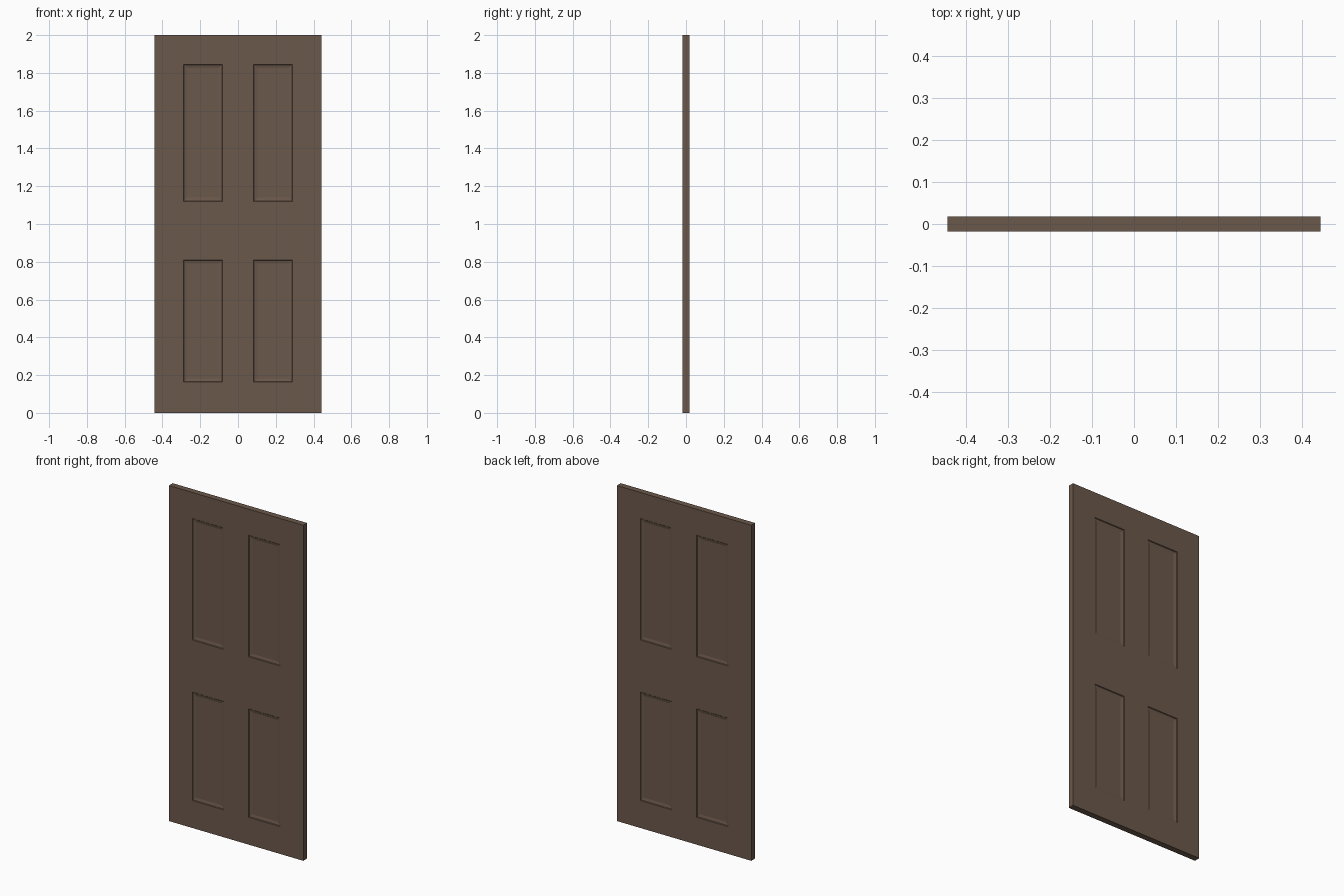
import bpy, bmesh

if "Cube" in bpy.data.objects:
    bpy.data.objects.remove(bpy.data.objects["Cube"])

W, T, H = 0.443, 0.018, 2.0          # half width, half thickness, height
XS = [-W, -0.289, -0.083, 0.083, 0.289, W]
ZS = [0.0, 0.163, 0.81, 1.12, 1.845, H]

brown = bpy.data.materials.new("dark brown wood")
brown.diffuse_color = (0.147, 0.098, 0.07, 1)
brown.use_nodes = True
brown.node_tree.nodes["Principled BSDF"].inputs["Base Color"].default_value = brown.diffuse_color

bm = bmesh.new()

# Front and back faces as grids of stiles, rails and panels
panels = []
grids = {}
for y in (-T, T):
    v = [[bm.verts.new((x, y, z)) for z in ZS] for x in XS]
    grids[y] = v
    for i in range(5):
        for j in range(5):
            f = bm.faces.new((v[i][j], v[i + 1][j], v[i + 1][j + 1], v[i][j + 1]))
            if i in (1, 3) and j in (1, 3):
                panels.append(f)

# Edges of the slab
a, b = grids[-T], grids[T]
for k in range(5):
    for s in (0, 5):
        bm.faces.new((a[s][k], a[s][k + 1], b[s][k + 1], b[s][k]))
        bm.faces.new((a[k][s], a[k + 1][s], b[k + 1][s], b[k][s]))
bmesh.ops.recalc_face_normals(bm, faces=bm.faces[:])

# Sunken panels: steep lip, then a sloped moulding to the flat field
for thickness, depth in ((0.003, -0.004), (0.017, -0.004)):
    bmesh.ops.inset_individual(bm, faces=panels, thickness=thickness,
                               depth=depth, use_even_offset=True)

mesh = bpy.data.meshes.new("door_panel")
bm.to_mesh(mesh)
bm.free()
mesh.materials.append(brown)
door = bpy.data.objects.new("door_panel", mesh)
bpy.context.collection.objects.link(door)
